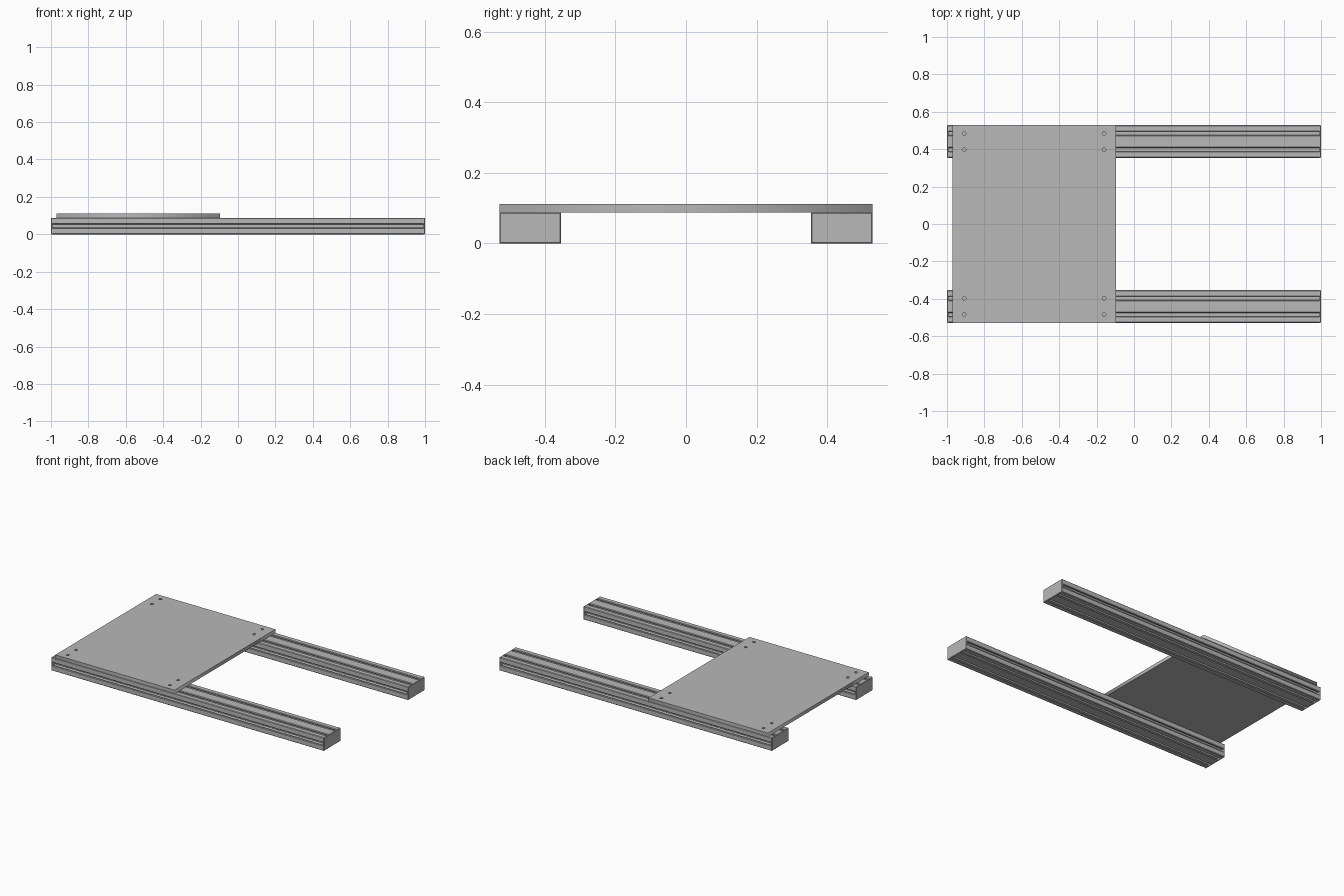
import bpy, bmesh, math
from mathutils import Vector

cube = bpy.data.objects.get("Cube")
if cube:
    bpy.data.objects.remove(cube, do_unlink=True)

LENGTH, WIDTH, HEIGHT = 2.0, 0.174, 0.088
CAP = 0.008
RAIL_Y = 0.441
PITCH = WIDTH / 2
CHAMFER = 0.003
# T-slot half outline: (half width, depth)
SLOT = [(0.013, 0), (0.010, 0.003), (0.010, 0.009),
        (0.019, 0.009), (0.019, 0.013), (0.009, 0.026)]

grey = bpy.data.materials.new("aluminium grey")
grey.use_nodes = True
grey.diffuse_color = (0.48, 0.48, 0.48, 1)
grey.node_tree.nodes["Principled BSDF"].inputs["Base Color"].default_value = grey.diffuse_color


def add_mesh(name, bm):
    bmesh.ops.recalc_face_normals(bm, faces=bm.faces)
    mesh = bpy.data.meshes.new(name)
    bm.to_mesh(mesh)
    bm.free()
    mesh.materials.append(grey)
    obj = bpy.data.objects.new(name, mesh)
    bpy.context.collection.objects.link(obj)
    return obj


def rail_outline():
    """Walk the four sides, dipping into each slot on the way."""
    points = []
    sides = [((-1, -1), (1, 0), WIDTH, 2), ((1, -1), (0, 1), HEIGHT, 1),
             ((1, 1), (-1, 0), WIDTH, 2), ((-1, 1), (0, -1), HEIGHT, 1)]
    for corner, along, length, slots in sides:
        start = Vector((corner[0] * WIDTH / 2, corner[1] * HEIGHT / 2))
        along = Vector(along)
        inward = Vector((-along.y, along.x))
        points.append(start + along * CHAMFER)
        for i in range(slots):
            middle = start + along * (i + 0.5) * length / slots
            points += [middle - along * w + inward * d for w, d in SLOT]
            points += [middle + along * w + inward * d for w, d in reversed(SLOT)]
        points.append(start + along * (length - CHAMFER))
    return points


def add_rail(name, y):
    bm = bmesh.new()
    x = LENGTH / 2 - CAP
    ring = [bm.verts.new((-x, y + p.x, HEIGHT / 2 + p.y)) for p in rail_outline()]
    face = bm.faces.new(ring)
    extruded = bmesh.ops.extrude_face_region(bm, geom=[face], use_keep_orig=True)
    moved = [v for v in extruded["geom"] if isinstance(v, bmesh.types.BMVert)]
    bmesh.ops.translate(bm, verts=moved, vec=(2 * x, 0, 0))
    add_mesh(name, bm)


def add_cap(name, x, y):
    bm = bmesh.new()
    bmesh.ops.create_cube(bm, size=1)
    bmesh.ops.scale(bm, vec=(CAP, WIDTH, HEIGHT), verts=bm.verts)
    bmesh.ops.translate(bm, vec=(x, y, HEIGHT / 2), verts=bm.verts)
    # Soften only the outer rim
    rim = [e for e in bm.edges if all(abs(v.co.x) > LENGTH / 2 - CAP / 2 for v in e.verts)]
    bmesh.ops.bevel(bm, geom=rim, offset=0.003, segments=1, affect='EDGES')
    add_mesh(name, bm)


# Slotted rails with end caps
for side, sy in (("front", -1), ("back", 1)):
    add_rail(side + "_rail", sy * RAIL_Y)
    for end, sx in (("right", -1), ("left", 1)):
        add_cap(f"{side}_{end}_end_cap", sx * (LENGTH - CAP) / 2, sy * RAIL_Y)

# Mounting plate: filled outline with bolt holes above the slots
PLATE_X, PLATE_Y, THICK = (-0.97, -0.095), 0.528, 0.023
x0, x1 = PLATE_X
loops = [[(x0, -PLATE_Y), (x1, -PLATE_Y), (x1, PLATE_Y), (x0, PLATE_Y)]]
for hx in (-0.908, -0.16):
    for sy in (-1, 1):
        for off in (-PITCH / 2, PITCH / 2):
            hy = sy * RAIL_Y + off
            loops.append([(hx + 0.0095 * math.cos(i * math.tau / 20),
                           hy + 0.0095 * math.sin(i * math.tau / 20)) for i in range(20)])

curve = bpy.data.curves.new("mounting_plate", 'CURVE')
curve.dimensions = '2D'
curve.fill_mode = 'BOTH'
curve.extrude = THICK / 2
for loop in loops:
    spline = curve.splines.new('POLY')
    spline.points.add(len(loop) - 1)
    for point, (px, py) in zip(spline.points, loop):
        point.co = (px, py, 0, 1)
    spline.use_cyclic_u = True
curve.materials.append(grey)
plate = bpy.data.objects.new("mounting_plate", curve)
plate.location.z = HEIGHT + THICK / 2
bpy.context.collection.objects.link(plate)
bpy.ops.object.select_all(action='DESELECT')
plate.select_set(True)
bpy.context.view_layer.objects.active = plate
bpy.ops.object.convert(target='MESH')
